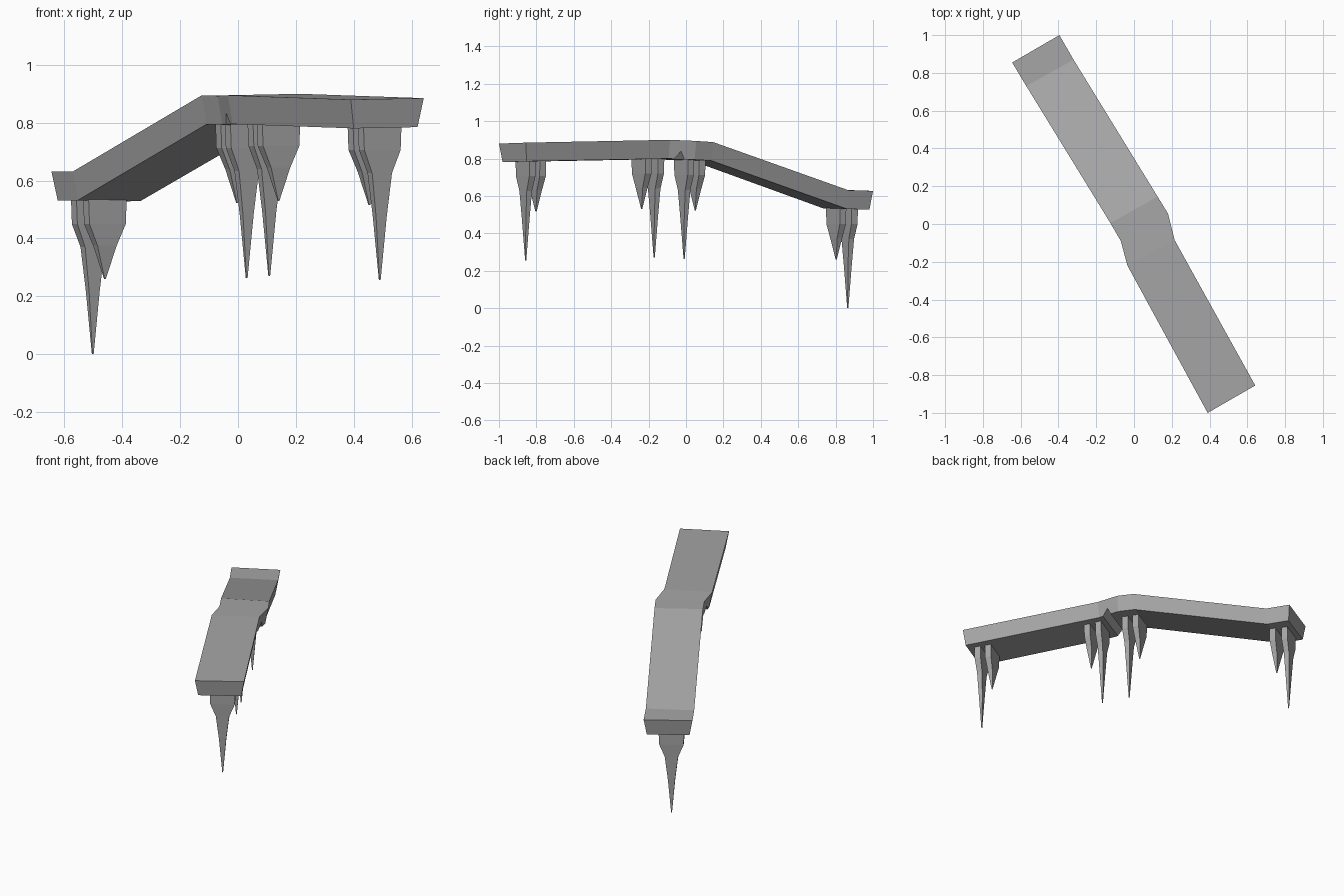
import bpy, bmesh
from mathutils import Vector

old = bpy.data.objects.get("Cube")
if old:
    bpy.data.objects.remove(old, do_unlink=True)

grey = bpy.data.materials.new("stone_grey")
grey.use_nodes = True
GREY = (0.38, 0.38, 0.38, 1)
grey.diffuse_color = GREY
grey.node_tree.nodes["Principled BSDF"].inputs["Base Color"].default_value = GREY


def loft(name, rings):
    """Skin a list of closed rings and cap both ends."""
    bm = bmesh.new()
    loops = [[bm.verts.new(p) for p in ring] for ring in rings]
    n = len(loops[0])
    for a, b in zip(loops, loops[1:]):
        for i in range(n):
            j = (i + 1) % n
            bm.faces.new((a[i], a[j], b[j], b[i]))
    bm.faces.new(loops[0])
    bm.faces.new(loops[-1])
    bmesh.ops.recalc_face_normals(bm, faces=bm.faces)
    mesh = bpy.data.meshes.new(name)
    bm.to_mesh(mesh)
    bm.free()
    mesh.materials.append(grey)
    obj = bpy.data.objects.new(name, mesh)
    bpy.context.collection.objects.link(obj)
    return obj


# Deck: top edge pairs from the low back end to the front end
edges = [
    (Vector((-0.645, 0.855, 0.632)), Vector((-0.395, 1.0, 0.627))),
    (Vector((-0.57, 0.73, 0.632)), Vector((-0.32, 0.87, 0.63))),
    (Vector((-0.125, 0.005, 0.895)), Vector((0.125, 0.145, 0.888))),
    (Vector((-0.07, -0.09, 0.893)), Vector((0.18, 0.055, 0.894))),
    (Vector((-0.035, -0.22, 0.895)), Vector((0.215, -0.085, 0.9))),
    (Vector((0.39, -1.0, 0.88)), Vector((0.642, -0.855, 0.885))),
]
SIDE_INSET, END_INSET, DEPTH = 0.018, 0.012, 0.1


def section(left, right, depth=DEPTH, shift=Vector()):
    """Cross-section whose underside is narrower than its top."""
    k = depth / DEPTH
    inward = (right - left).normalized() * SIDE_INSET * k
    drop = Vector((0, 0, -depth))
    return [left, right, right - inward + drop + shift, left + inward + drop + shift]


rings = []
for i, (left, right) in enumerate(edges):
    shift = Vector()
    if i in (0, len(edges) - 1):
        inner = edges[1 if i == 0 else -2][0]
        shift = (inner - left).normalized() * END_INSET
    rings.append(section(left, right, DEPTH, shift))
    if i == 3:
        # V groove under the joint between the two halves
        for t, depth in ((0.39, DEPTH), (0.54, 0.058), (0.79, DEPTH)):
            rings.append(section(left.lerp(edges[4][0], t), right.lerp(edges[4][1], t), depth))
loft("deck", rings)

# Supports: flat tapering spikes as (drop, width factor, thickness factor)
LONG = [(0, 1, 1), (0.08, 0.95, 1), (0.16, 0.52, 0.85), (0.31, 0.28, 0.6), (0.53, 0.03, 0.12)]
SHORT = [(0, 1, 1), (0.08, 0.95, 1), (0.155, 0.5, 0.8), (0.27, 0.03, 0.12)]
HALF_WIDTH, HALF_THICK, EMBED = 0.076, 0.019, 0.012
across = Vector((0.868, 0.497, 0))
along = Vector((-0.497, 0.868, 0))


def spike(name, x, y, top, profile):
    rows = [(-EMBED, 1, 1)] + profile[1:]
    rings = []
    for drop, w, t in rows:
        c = Vector((x, y, top - drop))
        u, v = across * HALF_WIDTH * w, along * HALF_THICK * t
        rings.append([c - u - v, c + u - v, c + u + v, c - u + v])
    loft(name, rings)


pairs = {
    "back": (0.53, (-0.502, 0.865), (-0.46, 0.803)),
    "middle_back": (0.793, (0.03, -0.01), (-0.003, 0.05)),
    "middle_front": (0.8, (0.108, -0.17), (0.14, -0.237)),
    "front": (0.786, (0.49, -0.857), (0.454, -0.802)),
}
for place, (top, long_at, short_at) in pairs.items():
    spike(place + "_long_support", *long_at, top, LONG)
    spike(place + "_short_support", *short_at, top, SHORT)
